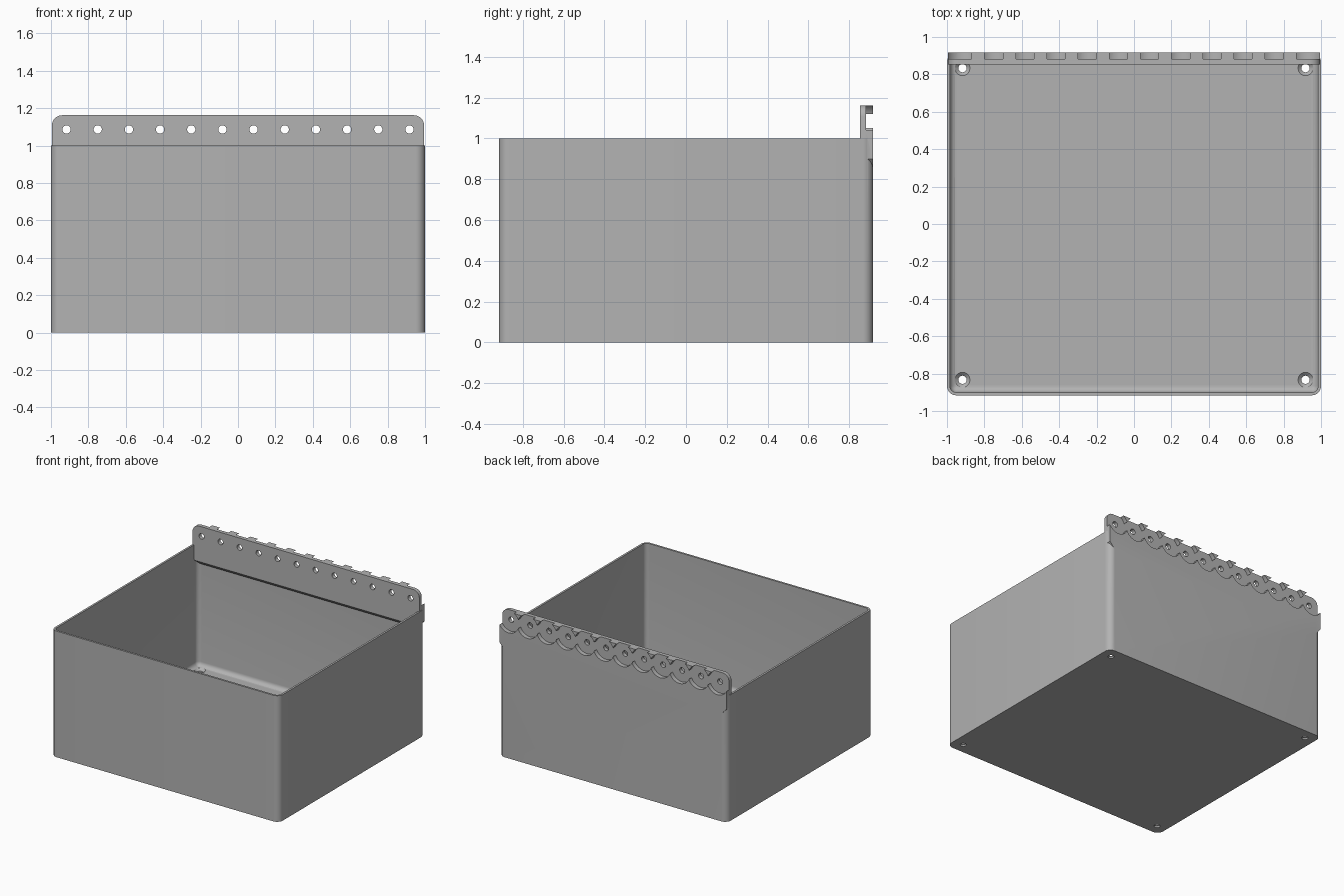
import bpy
import bmesh
from math import pi, sin, cos, radians
from mathutils import Matrix

if "Cube" in bpy.data.objects:
    bpy.data.objects.remove(bpy.data.objects["Cube"])

HALF_X, HALF_Y, HEIGHT = 1.0, 0.916, 1.0
WALL, FLOOR, FILLET, CORNER = 0.016, 0.03, 0.035, 0.05
PITCH, HOLE_Z = 1 / 6, 1.086

grey = bpy.data.materials.new("plain grey")
grey.use_nodes = True
grey.diffuse_color = (0.45, 0.45, 0.45, 1)
grey.node_tree.nodes["Principled BSDF"].inputs["Base Color"].default_value = grey.diffuse_color


def make_object(name, bm):
    bmesh.ops.recalc_face_normals(bm, faces=bm.faces)
    mesh = bpy.data.meshes.new(name)
    bm.to_mesh(mesh)
    bm.free()
    mesh.materials.append(grey)
    obj = bpy.data.objects.new(name, mesh)
    bpy.context.collection.objects.link(obj)
    return obj


def rounded_loop(bm, inset, z):
    """Ring of vertices round a rounded rectangle."""
    r = max(CORNER - inset, 0.008)
    verts = []
    for k, (sx, sy) in enumerate([(1, 1), (-1, 1), (-1, -1), (1, -1)]):
        for i in range(9):
            a = (k + i / 8) * pi / 2
            verts.append(bm.verts.new((sx * (HALF_X - inset - r) + r * cos(a),
                                       sy * (HALF_Y - inset - r) + r * sin(a), z)))
    return verts


def add_cylinder(bm, r1, r2, depth, matrix):
    bmesh.ops.create_cone(bm, cap_ends=True, segments=40, radius1=r1,
                          radius2=r2, depth=depth, matrix=matrix)


def apply_boolean(target, other, operation):
    mod = target.modifiers.new(operation, 'BOOLEAN')
    mod.operation = operation
    mod.solver = 'EXACT'
    mod.object = other
    bpy.context.view_layer.objects.active = target
    bpy.ops.object.modifier_apply(modifier=mod.name)
    bpy.data.objects.remove(other)


# Open bin: outer wall, rim, inner wall and filleted floor
bm = bmesh.new()
steps = [(0, 0), (0, HEIGHT), (WALL, HEIGHT)]
for i in range(7):
    a = i / 6 * pi / 2
    steps.append((WALL + FILLET * (1 - cos(a)), FLOOR + FILLET * (1 - sin(a))))
loops = [rounded_loop(bm, *s) for s in steps]
for low, high in zip(loops, loops[1:]):
    for i in range(len(low)):
        j = (i + 1) % len(low)
        bm.faces.new((low[i], low[j], high[j], high[i]))
bm.faces.new(loops[0])
bm.faces.new(loops[-1])
storage_bin = make_object("storage_bin", bm)

# Mounting strip: rounded top corners, sloped lower ends, sloped inner underside
bm = bmesh.new()
top, side, r = 1.162, 0.995, 0.055
half = [(0.95, 0.85), (side, 0.9)]
half += [(side - r + r * cos(i * pi / 16), top - r + r * sin(i * pi / 16)) for i in range(9)]
outline = half + [(-x, z) for x, z in reversed(half)]
face = bm.faces.new([bm.verts.new((x, 0.852, z)) for x, z in outline])
moved = bmesh.ops.extrude_face_region(bm, geom=[face])["geom"]
bmesh.ops.translate(bm, verts=[v for v in moved if isinstance(v, bmesh.types.BMVert)],
                    vec=(0, HALF_Y - 0.852, 0))
cut = bmesh.ops.bisect_plane(bm, geom=bm.verts[:] + bm.edges[:] + bm.faces[:],
                             plane_co=(0, 0.852, 0.88), plane_no=(0, -1, -1), clear_outer=True)
bmesh.ops.holes_fill(bm, edges=[e for e in cut["geom_cut"] if isinstance(e, bmesh.types.BMEdge)])
apply_boolean(storage_bin, make_object("mounting_strip", bm), 'UNION')

# Round recesses and screw holes along the strip
for name, radius, y, depth in [("recess", 0.0905, 0.932, 0.1), ("hole", 0.022, 0.88, 0.2)]:
    for odd in (0, 1):
        bm = bmesh.new()
        for i in range(odd, 12, 2):
            place = Matrix.Translation(((i - 5.5) * PITCH, y, HOLE_Z)) @ Matrix.Rotation(pi / 2, 4, 'X')
            add_cylinder(bm, radius, radius, depth, place)
        apply_boolean(storage_bin, make_object(name + "_cutter", bm), 'DIFFERENCE')

# Countersunk holes in the floor corners
for name, r1, r2, z, depth in [("hole", 0.022, 0.022, 0, 0.2),
                               ("countersink", 0.022, 0.042, FLOOR - 0.007, 0.018)]:
    bm = bmesh.new()
    for sx in (-1, 1):
        for sy in (-1, 1):
            add_cylinder(bm, r1, r2, depth, Matrix.Translation((sx * 0.917, sy * 0.833, z)))
    apply_boolean(storage_bin, make_object(name + "_cutter", bm), 'DIFFERENCE')

bpy.ops.object.select_all(action='DESELECT')
storage_bin.select_set(True)
bpy.context.view_layer.objects.active = storage_bin
bpy.ops.object.shade_smooth_by_angle(angle=radians(30))
